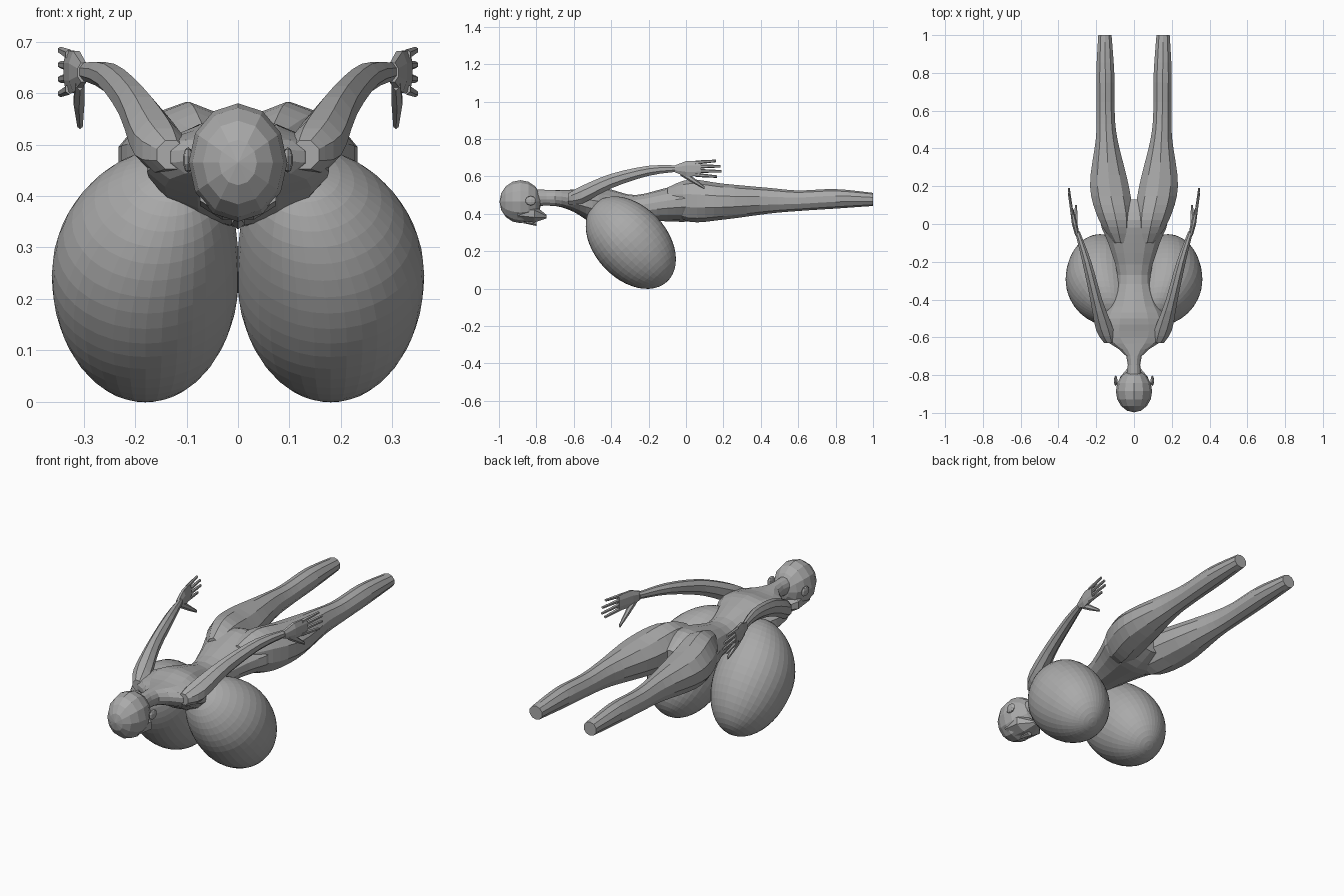
import bpy, bmesh, math
from mathutils import Matrix, Vector

cube = bpy.data.objects.get("Cube")
if cube:
    bpy.data.objects.remove(cube)

shade = 0.4
grey = bpy.data.materials.new("plain grey")
grey.use_nodes = True
grey.diffuse_color = (shade, shade, shade, 1)
grey.node_tree.nodes["Principled BSDF"].inputs["Base Color"].default_value = grey.diffuse_color


def finish(name, bm, paired):
    """Turn a bmesh into a grey object, mirrored to the other side if paired."""
    bmesh.ops.recalc_face_normals(bm, faces=bm.faces)
    mesh = bpy.data.meshes.new(name)
    bm.to_mesh(mesh)
    bm.free()
    mesh.materials.append(grey)
    part = bpy.data.objects.new(name, mesh)
    bpy.context.collection.objects.link(part)
    if paired:
        mirror = part.modifiers.new("mirror", "MIRROR")
        mirror.use_mirror_merge = False


def smooth_path(rings, steps):
    """Insert rings along a spline through the given ones."""
    points = [Vector(ring) for ring in rings]
    padded = [points[0]] + points + [points[-1]]
    result = []
    for before, start, end, after in zip(padded, padded[1:], padded[2:], padded[3:]):
        leave, arrive = (end - before) / 2, (after - start) / 2
        for step in range(steps):
            t = step / steps
            ease = t * t * (3 - 2 * t)
            result.append(start.lerp(end, ease) + leave * t * (1 - t) ** 2
                          - arrive * t * t * (1 - t))
    return result + [points[-1]]


def loft(name, rings, sides=8, steps=1, paired=True):
    """Skin elliptical rings: centre x, y, z, half width and half height."""
    bm = bmesh.new()
    loops = []
    for x, y, z, width, height in smooth_path(rings, steps):
        angles = [math.tau * (k + 0.5) / sides for k in range(sides)]
        loops.append([bm.verts.new((x + width * math.cos(a), y, z + height * math.sin(a)))
                      for a in angles])
    for near, far in zip(loops, loops[1:]):
        for k in range(sides):
            bm.faces.new((near[k - 1], near[k], far[k], far[k - 1]))
    bm.faces.new(loops[0])
    bm.faces.new(loops[-1])
    finish(name, bm, paired)


def ellipsoid(name, centre, size, segments, tilt=0, lean=0, paired=False):
    """Stretched sphere; lean pulls its upper end towards the middle."""
    bm = bmesh.new()
    bmesh.ops.create_uvsphere(bm, u_segments=segments, v_segments=segments * 2 // 3, radius=1)
    place = (Matrix.Translation(centre) @ Matrix.Rotation(math.radians(tilt), 4, "X")
             @ Matrix.Diagonal((*size, 1)))
    for vert in bm.verts:
        pull = lean * max(vert.co.z, 0) ** 2
        vert.co = place @ vert.co
        vert.co.x -= pull
    finish(name, bm, paired)


# Head with the face turned down, pointed jaw, nose and ears
ellipsoid("head", (0, -0.885, 0.465), (0.096, 0.115, 0.112), 12, tilt=90)
loft("jaw", [(0, -0.9, 0.41, 0.08, 0.05), (0, -0.81, 0.4, 0.08, 0.05),
             (0, -0.745, 0.385, 0.02, 0.01)], paired=False)
loft("nose", [(0, -0.87, 0.36, 0.006, 0.01), (0, -0.8, 0.355, 0.015, 0.02)],
     sides=6, paired=False)
ellipsoid("ears", (0.097, -0.83, 0.47), (0.01, 0.03, 0.025), 8, paired=True)

# Neck flowing into the shoulders, back, waist and pelvis
loft("torso", [(0, -0.83, 0.485, 0.045, 0.045), (0, -0.7, 0.485, 0.042, 0.043),
               (0, -0.6, 0.47, 0.17, 0.06), (0, -0.5, 0.45, 0.17, 0.1),
               (0, -0.4, 0.435, 0.12, 0.095), (0, -0.27, 0.43, 0.09, 0.07),
               (0, -0.1, 0.45, 0.14, 0.09), (0, 0.02, 0.46, 0.18, 0.1),
               (0, 0.13, 0.455, 0.08, 0.05)], sides=14, steps=3, paired=False)

# Legs swelling into the hips and cut off at the ankles
loft("legs", [(0.07, -0.1, 0.48, 0.04, 0.06), (0.095, 0.02, 0.47, 0.095, 0.113),
              (0.13, 0.2, 0.465, 0.108, 0.096), (0.145, 0.45, 0.47, 0.06, 0.068),
              (0.15, 0.6, 0.47, 0.05, 0.055), (0.152, 0.8, 0.48, 0.05, 0.052),
              (0.154, 1, 0.477, 0.037, 0.035)], sides=10, steps=4)

# Large rounded chest forms hanging under the shoulders
ellipsoid("chest_forms", (0.18, -0.295, 0.246), (0.182, 0.195, 0.285), 36,
          tilt=43, lean=0.06, paired=True)

# Arms sweeping back and up from the shoulders
loft("arms", [(0.13, -0.63, 0.48, 0.03, 0.03), (0.155, -0.56, 0.5, 0.05, 0.052),
              (0.2, -0.4, 0.575, 0.034, 0.042), (0.25, -0.2, 0.63, 0.026, 0.029),
              (0.3, -0.04, 0.642, 0.014, 0.018)], steps=3)

# Hands held on edge, with fanned fingers and a drooping thumb
loft("palms", [(0.3, -0.06, 0.64, 0.013, 0.02), (0.314, 0, 0.641, 0.016, 0.044),
               (0.33, 0.08, 0.642, 0.01, 0.044)])
fingers = {"index": 0.165, "middle": 0.19, "ring": 0.185, "little": 0.16}
for place, (finger, tip) in enumerate(fingers.items()):
    offset = place - 1.5
    loft(finger + "_fingers", [(0.327, 0.05, 0.641 + 0.022 * offset, 0.009, 0.011),
                               (0.345, tip, 0.641 + 0.028 * offset, 0.006, 0.007)], sides=6)
loft("thumbs", [(0.307, -0.03, 0.622, 0.01, 0.018), (0.309, 0.03, 0.585, 0.012, 0.017),
                (0.307, 0.1, 0.538, 0.006, 0.008)], sides=6)
